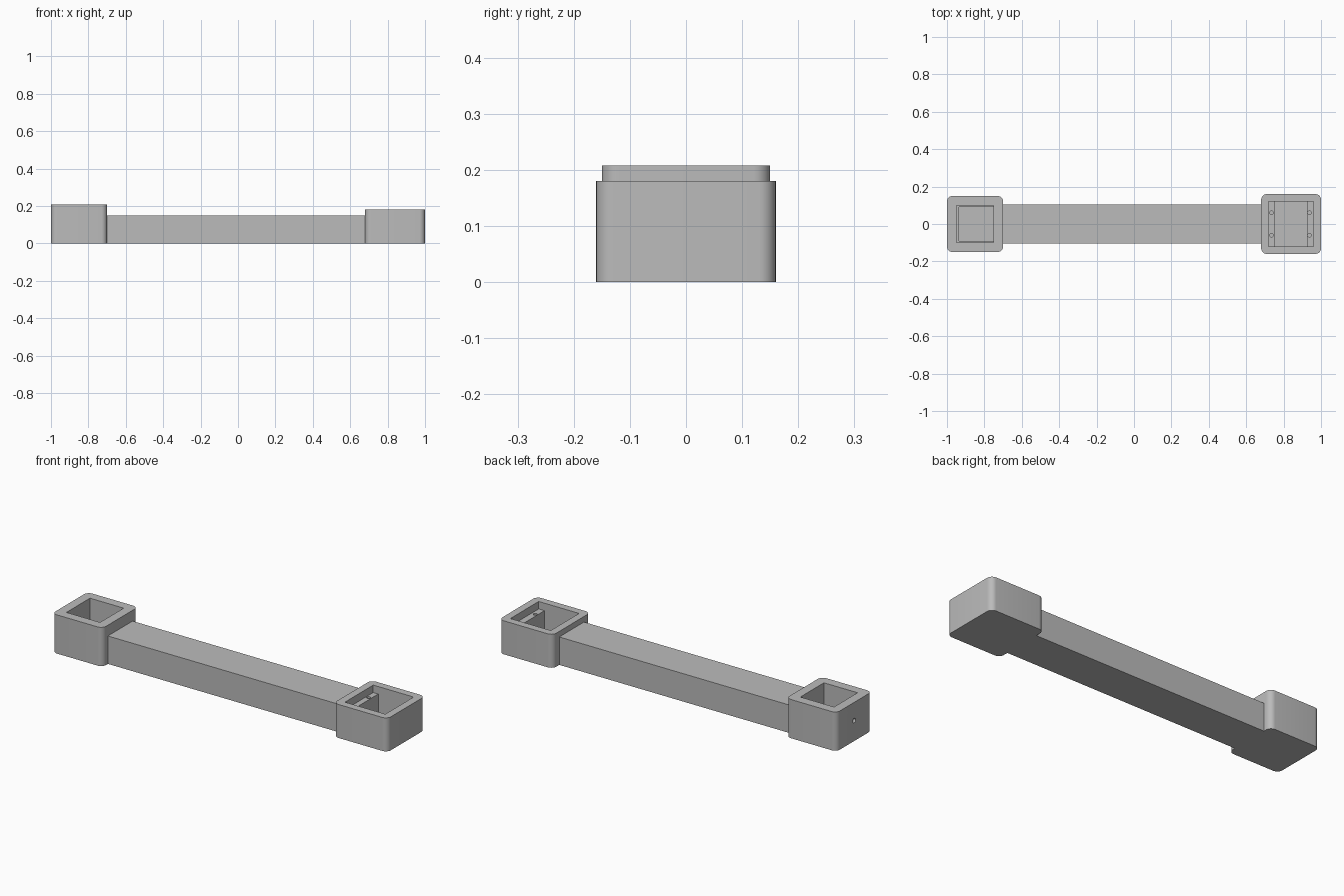
import bpy
import bmesh
import math
from mathutils import Matrix

default = bpy.data.objects.get("Cube")
if default:
    bpy.data.objects.remove(default)

grey = bpy.data.materials.new("plain grey")
grey.use_nodes = True
colour = (0.5, 0.5, 0.5, 1)
grey.diffuse_color = colour
grey.node_tree.nodes["Principled BSDF"].inputs["Base Color"].default_value = colour


def add_object(name, bm):
    mesh = bpy.data.meshes.new(name)
    bm.to_mesh(mesh)
    bm.free()
    mesh.materials.append(grey)
    obj = bpy.data.objects.new(name, mesh)
    bpy.context.collection.objects.link(obj)
    return obj


def box(name, x, y, z, radius=0):
    """Box from (min, max) ranges, with optional rounded upright edges."""
    bm = bmesh.new()
    bmesh.ops.create_cube(bm, size=1)
    for v in bm.verts:
        v.co = [lo + (c + 0.5) * (hi - lo) for c, (lo, hi) in zip(v.co, (x, y, z))]
    if radius:
        upright = [e for e in bm.edges if abs(e.verts[0].co.z - e.verts[1].co.z) > 0.01]
        bmesh.ops.bevel(bm, geom=upright, offset=radius, segments=8,
                        profile=0.5, affect='EDGES')
    return add_object(name, bm)


def rod(name, centre, radius, length, along_x=False):
    bm = bmesh.new()
    turn = Matrix.Rotation(math.pi / 2 if along_x else 0, 4, 'Y')
    bmesh.ops.create_cone(bm, cap_ends=True, segments=24, radius1=radius,
                          radius2=radius, depth=length,
                          matrix=Matrix.Translation(centre) @ turn)
    return add_object(name, bm)


def cut(target, cutters):
    """Subtract the cutters, bake the result and discard them."""
    for cutter in cutters:
        mod = target.modifiers.new("cut", 'BOOLEAN')
        mod.operation = 'DIFFERENCE'
        mod.solver = 'EXACT'
        mod.object = cutter
    graph = bpy.context.evaluated_depsgraph_get()
    target.modifiers.update()
    mesh = bpy.data.meshes.new_from_object(target.evaluated_get(graph))
    target.modifiers.clear()
    target.data = mesh
    for cutter in cutters:
        bpy.data.objects.remove(cutter)


def smooth(obj):
    bpy.ops.object.select_all(action='DESELECT')
    obj.select_set(True)
    bpy.context.view_layer.objects.active = obj
    bpy.ops.object.shade_smooth_by_angle(angle=math.radians(30))


# Connecting beam
box("beam", (-0.70, 0.68), (-0.105, 0.105), (0, 0.15))

# Tall end block: stepped pocket, plus a bore through its end walls
tall = box("tall_end_block", (-1, -0.70), (-0.15, 0.15), (0, 0.208), 0.03)
cut(tall, [
    box("pocket", (-0.95, -0.75), (-0.10, 0.10), (0.06, 0.3)),
    box("lower_pocket", (-0.935, -0.751), (-0.09, 0.09), (0.03, 0.1)),
    rod("bore", (-0.87, 0, 0.11), 0.012, 0.32, along_x=True),
])
smooth(tall)

# Low end block: open tray
low = box("low_end_block", (0.68, 1), (-0.16, 0.16), (0, 0.18), 0.03)
cut(low, [box("tray", (0.72, 0.96), (-0.12, 0.12), (0.03, 0.3))])
smooth(low)

# Mounting ledges inside the tray, each with two screw holes
for name, x, hole_x in (("inner_ledge", (0.715, 0.75), 0.735),
                        ("outer_ledge", (0.925, 0.965), 0.938)):
    ledge = box(name, x, (-0.125, 0.125), (0.02, 0.14))
    cut(ledge, [rod("screw_hole", (hole_x, side * 0.06, 0.14), 0.01, 0.12)
                for side in (-1, 1)])
    smooth(ledge)
